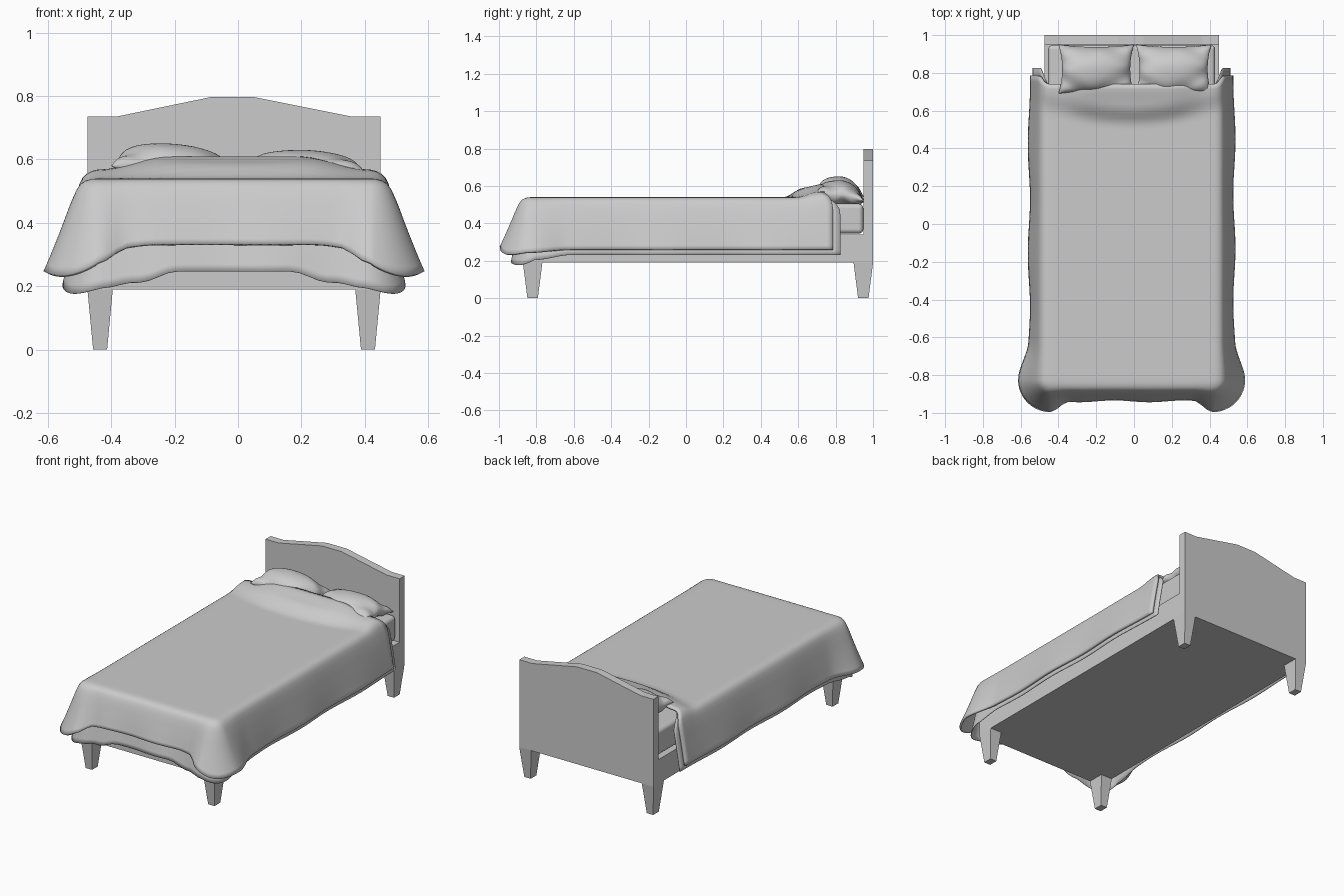
import bpy, bmesh
from math import sin, hypot, pi
from mathutils import Vector

if "Cube" in bpy.data.objects:
    bpy.data.objects.remove(bpy.data.objects["Cube"])

CX = -0.0125  # the bed sits slightly off centre


def smooth(a, b, x):
    t = min(1, max(0, (x - a) / (b - a)))
    return t * t * (3 - 2 * t)


def interp(pts, t):
    for (t0, v0), (t1, v1) in zip(pts, pts[1:]):
        if t <= t1:
            return v0 + (v1 - v0) * (t - t0) / (t1 - t0)
    return pts[-1][1]


def mesh_object(name, verts, faces, shade=False):
    me = bpy.data.meshes.new(name)
    me.from_pydata(verts, [], faces)
    bm = bmesh.new()
    bm.from_mesh(me)
    bmesh.ops.remove_doubles(bm, verts=bm.verts, dist=0.0001)
    bmesh.ops.recalc_face_normals(bm, faces=bm.faces)
    bm.to_mesh(me)
    bm.free()
    ob = bpy.data.objects.new(name, me)
    bpy.context.collection.objects.link(ob)
    if shade:
        me.polygons.foreach_set("use_smooth", [True] * len(me.polygons))
    return ob


def prism(name, low, high):
    """Solid between two matching loops of points."""
    n = len(low)
    faces = [tuple(range(n)), tuple(range(n, 2 * n))]
    faces += [(i, (i + 1) % n, n + (i + 1) % n, n + i) for i in range(n)]
    return mesh_object(name, low + high, faces)


def rect(x0, x1, y0, y1, z):
    return [(x0, y0, z), (x1, y0, z), (x1, y1, z), (x0, y1, z)]


def grid_faces(nr, nc, start=0):
    return [(start + r * nc + c, start + r * nc + c + 1,
             start + (r + 1) * nc + c + 1, start + (r + 1) * nc + c)
            for r in range(nr - 1) for c in range(nc - 1)]


# Headboard with a raised centre
outline = [(-0.475, 0.19), (0.45, 0.19), (0.45, 0.735), (0.36, 0.735),
           (0.05, 0.797), (-0.085, 0.797), (-0.385, 0.735), (-0.475, 0.735)]
prism("headboard", [(x, 0.95, z) for x, z in outline], [(x, 1.0, z) for x, z in outline])

# Bed base
prism("bed_base", rect(-0.475, 0.45, -0.87, 0.95, 0.19), rect(-0.475, 0.45, -0.87, 0.95, 0.34))

# Tapered legs
for side, x in (("left", -0.435), ("right", 0.41)):
    for end, y in (("front", -0.82), ("back", 0.948)):
        prism(f"{end}_{side}_leg",
              rect(x - 0.022, x + 0.022, y - 0.028, y + 0.028, 0),
              rect(x - 0.04, x + 0.04, y - 0.052, y + 0.052, 0.19))

# Mattress
mattress = prism("mattress", rect(-0.455, 0.43, -0.855, 0.948, 0.345),
                 rect(-0.455, 0.43, -0.855, 0.948, 0.505))
bev = mattress.modifiers.new("rounding", 'BEVEL')
bev.width = 0.025
bev.segments = 4
for p in mattress.data.polygons:
    p.use_smooth = True
mattress.modifiers.new("normals", 'WEIGHTED_NORMAL')


# Pillows: two puffed sheets meeting in pinched corners
def pillow(name, cx, cy, cz, hx, hy, hz, seed):
    n = 33
    verts, faces = [], []
    for s in (1, -1):
        start = len(verts)
        for r in range(n):
            v = -sin(pi / 2 * (1 - 2 * r / (n - 1)))
            for c in range(n):
                u = -sin(pi / 2 * (1 - 2 * c / (n - 1)))
                puff = (max(0, 1 - u * u) ** 0.5) * (max(0, 1 - v * v) ** 0.5)
                x = u * hx * (1 - 0.10 * (1 - v * v) ** 1 * abs(u))
                y = v * hy * (1 - 0.10 * (1 - u * u) * abs(v))
                crease = 0.006 * sin(9 * u * v + seed) * (1 - puff) * puff * 4
                z = s * puff * hz + crease - 0.035 * v * v * (v > 0) - 0.02 * u * seed
                verts.append((cx + x, cy + y, cz + z))
        faces += grid_faces(n, n, start)
    return mesh_object(name, verts, faces, True)


pillow("left_pillow", -0.2, 0.82, 0.565, 0.2, 0.13, 0.084, 0.8)
pillow("right_pillow", 0.21, 0.82, 0.558, 0.2, 0.13, 0.072, 0.3)

# Drape cross-section: outward travel for a given fraction of the fall
OUT = [(0, 0), (0.1, 0.027), (0.2, 0.046), (0.3, 0.06), (0.45, 0.075),
       (0.7, 0.095), (1, 0.114)]
FALL = [(0, 0), (0.1, 0.008), (0.2, 0.045), (0.3, 0.13), (0.45, 0.32),
        (0.7, 0.65), (1, 1)]


def drape(name, top, inset, side_fall, foot_fall, corner_fall, flare, head, head_side, thick):
    """Cloth laid over the mattress, hanging at both sides and the foot."""
    k = 14
    hw, foot = 0.43 - inset, -0.825 + inset
    cols = [(-1, 1 - i / k) for i in range(k)]
    cols += [(-1 + 2 * i / 28, 0) for i in range(29)]
    cols += [(1, (i + 1) / k) for i in range(k)]
    rows = [(0, 1 - i / k) for i in range(k)] + [(i / 60, 0) for i in range(61)]
    verts = []
    for fy, ty in rows:
        for fx, tx in cols:
            bx = fx * hw
            by = foot + fy * (head - foot)
            t = max(tx, ty)
            h = hypot(tx, ty) or 1
            # nearness to a foot corner
            if tx and ty:
                w = 1
            elif tx:
                w = 1 - smooth(foot, foot + 0.2, by)
            else:
                w = smooth(hw - 0.1, hw, abs(bx))
            mix = ty / (tx + ty) if t else 0
            base = side_fall + (foot_fall(abs(bx)) - side_fall) * mix
            fall = base + (corner_fall - base) * w * (2 * tx * ty / (h * h) * 0.5 + 0.5)
            out = interp(OUT, t) * (1 + flare * w * t)
            # gentle folds
            out += t * t * 0.006 * sin(11 * by + 3 * fx) * (tx > 0) * (1 - w)
            out += t * t * 0.005 * sin(17 * bx) * (ty > 0) * (1 - w)
            x = CX + bx + (1 if fx > 0 else -1) * out * tx / h
            y = by - out * ty / h + (head_side - head) * smooth(0, 0.4, tx) * fy ** 8
            # swelling over the pillows
            y0 = 0.52 + 0.35 * bx * bx
            rise = 0.05 * smooth(y0, y0 + 0.11, by) + 0.02 * smooth(0.62, 0.73, by)
            rise *= 1 - 0.6 * smooth(0.2, hw, abs(bx))
            z = top + rise * max(0, 1 - t * 1.5) - fall * interp(FALL, t)
            verts.append((x, y, z))
    ob = mesh_object(name, verts, grid_faces(len(rows), len(cols)), True)
    # make the cloth's normals face outward so thickness grows inward
    mid = max(ob.data.polygons, key=lambda p: p.area)
    if mid.normal.z < 0 and abs(mid.normal.z) > 0.5:
        ob.data.flip_normals()
    sol = ob.modifiers.new("thickness", 'SOLIDIFY')
    sol.thickness = thick
    sol.offset = -1
    return ob


# Under sheet, longer than the blanket
drape("under_sheet", 0.522, 0.014, 0.29,
      lambda x: 0.275 + 0.035 * smooth(0.18, 0.3, x), 0.345, 0.1, 0.72, 0.825, 0.004)

# Top blanket
drape("blanket", 0.54, 0.0, 0.28,
      lambda x: 0.207 + 0.015 * smooth(0.25, 0.4, x), 0.305, 0.5, 0.74, 0.785, 0.014)
